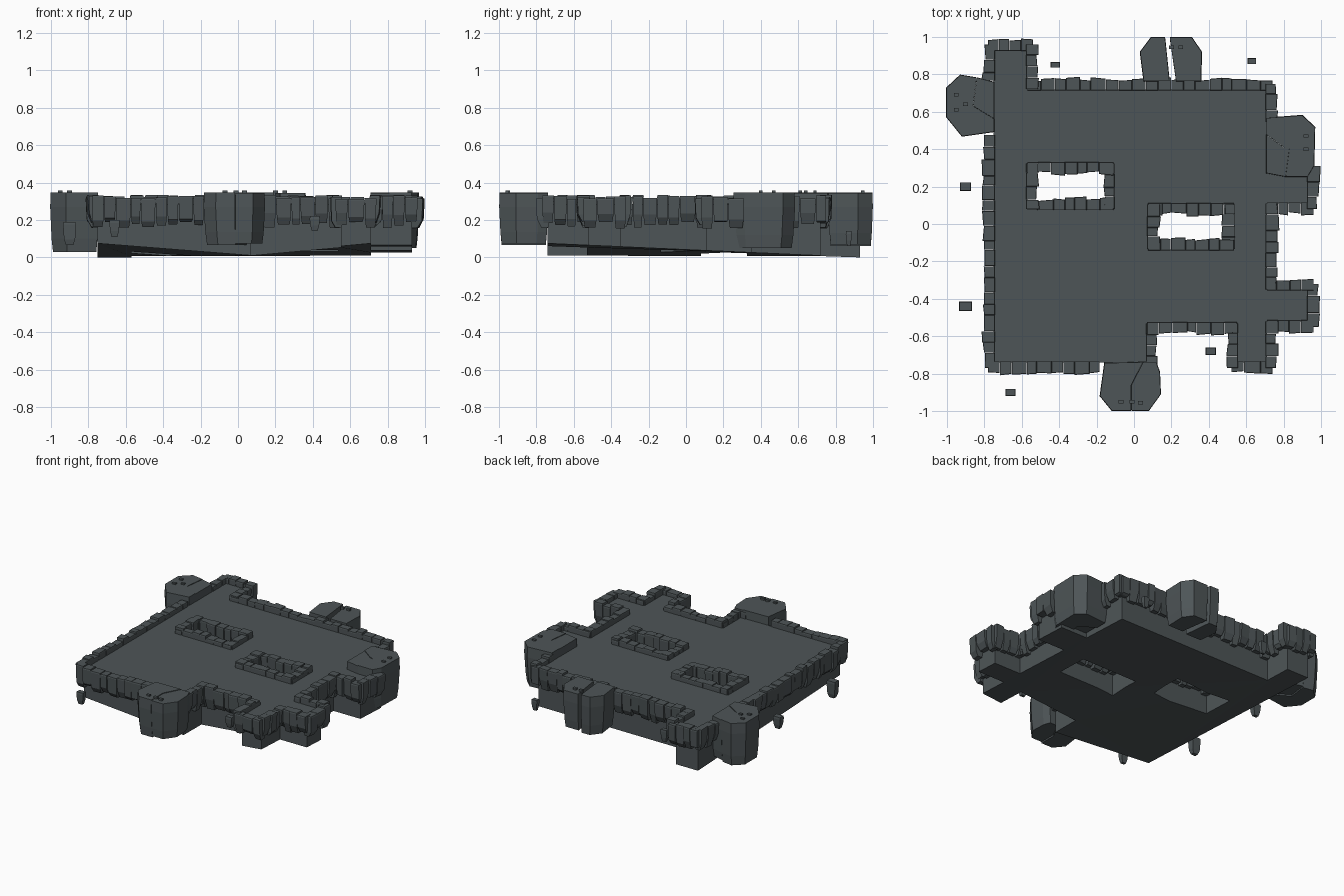
import bpy, bmesh, math, random
from mathutils import Vector

if "Cube" in bpy.data.objects:
    bpy.data.objects.remove(bpy.data.objects["Cube"])

random.seed(7)
R = random.uniform
TOP = 0.285

slate = bpy.data.materials.new("dark slate")
slate.diffuse_color = (0.076, 0.091, 0.096, 1)
slate.use_nodes = True
slate.node_tree.nodes["Principled BSDF"].inputs["Base Color"].default_value = slate.diffuse_color


def finish(bm, name):
    bmesh.ops.recalc_face_normals(bm, faces=bm.faces)
    me = bpy.data.meshes.new(name)
    bm.to_mesh(me)
    bm.free()
    me.materials.append(slate)
    ob = bpy.data.objects.new(name, me)
    bpy.context.collection.objects.link(ob)
    return ob


def loft(bm, rings):
    """Close a stack of equal-length point rings into a solid."""
    vs = [[bm.verts.new(p) for p in r] for r in rings]
    n = len(vs[0])
    for a, b in zip(vs, vs[1:]):
        for i in range(n):
            j = (i + 1) % n
            bm.faces.new((a[i], a[j], b[j], b[i]))
    ends = [bm.faces.new(vs[0][::-1]), bm.faces.new(vs[-1])]
    return ends


# --- platform slab with a gently uneven underside and two openings
outline = [(-.75, -.74), (.07, -.74), (.07, -.53), (.55, -.53), (.55, -.74), (.71, -.74),
           (.71, -.52), (.93, -.52), (.93, -.35), (.71, -.35), (.71, .11), (.93, .11),
           (.93, .35), (.71, .35), (.71, .72), (-.57, .72), (-.57, .93), (-.75, .93)]
holes = [(-.57, .08, -.11, .325), (.075, -.135, .535, .105)]


def under(x, y):
    return .075 * (.93 - y) / 1.67 * min(1, abs(x + .03) / .72)


bm = bmesh.new()
ends = loft(bm, [[(x, y, under(x, y)) for x, y in outline], [(x, y, TOP) for x, y in outline]])
bm.normal_update()
bmesh.ops.triangulate(bm, faces=ends, ngon_method='EAR_CLIP')
platform = finish(bm, "platform")

for x0, y0, x1, y1 in holes:
    bm = bmesh.new()
    rect = [(x0, y0), (x1, y0), (x1, y1), (x0, y1)]
    loft(bm, [[(x, y, z) for x, y in rect] for z in (-.3, .6)])
    cutter = finish(bm, "opening_cutter")
    cutter.hide_render = True
    cutter.hide_viewport = True
    mod = platform.modifiers.new("opening", 'BOOLEAN')
    mod.object = cutter
    mod.operation = 'DIFFERENCE'
    mod.solver = 'EXACT'


# --- rim stones: blocks hung on the outside of an edge
def stone(bm, c, u, v, w, d):
    top, mid, low = R(.312, .335), R(.19, .24), R(.155, .19)
    skew = R(-.004, .004)

    def ring(z, half, near, far):
        return [(*(c + u * a + v * b), z) for a, b in
                ((-half, near), (half, near), (half, far + skew), (-half, far - skew))]
    loft(bm, [ring(low, w * .38, -.004, d * .55), ring(mid, w * .46, -.006, d * .92),
              ring(top - .008, w * .49, -.006, d), ring(top, w * .47, -.004, d * .96)])


# edge stretches hidden behind the big boulders
hidden = [(-.9, .50, -.7, .77), (.70, .27, 1, .56), (-.16, -.85, .06, -.72)]


def rim(name, pts):
    bm = bmesh.new()
    n = len(pts)
    P = [Vector(p) for p in pts]

    def convex(i):
        a, b = P[i] - P[i - 1], P[(i + 1) % n] - P[i]
        return a.x * b.y - a.y * b.x > 0
    for i in range(n):
        a, b = P[i], P[(i + 1) % n]
        u = (b - a).normalized()
        v = Vector((u.y, -u.x))
        s = -.03 if convex(i) else .0
        e = (b - a).length + (.03 if convex((i + 1) % n) else 0)
        count = max(1, round((e - s) / .068))
        cuts = [s + (e - s) * (k + (R(-.2, .2) if 0 < k < count else 0)) / count
                for k in range(count + 1)]
        for t0, t1 in zip(cuts, cuts[1:]):
            c = a + u * (t0 + t1) / 2
            if any(x0 < c.x < x1 and y0 < c.y < y1 for x0, y0, x1, y1 in hidden):
                continue
            stone(bm, c, u, v, t1 - t0, R(.046, .066))
    finish(bm, name)


rim("outer_rim_stones", outline)
for k, (x0, y0, x1, y1) in enumerate(holes):
    rim(f"opening_rim_stones_{k + 1}", [(x0, y0), (x0, y1), (x1, y1), (x1, y0)])


# --- big boulders, each split in two pieces by a crack
def boulder(name, low, pieces, knobs):
    bm = bmesh.new()
    allp = [Vector(p) for pc in pieces for p in pc]
    mid = sum(allp, Vector((0, 0))) / len(allp)
    for k, pc in enumerate(pieces):
        pts = [Vector(p) for p in pc]
        own = sum(pts, Vector((0, 0))) / len(pts)

        def ring(z, s):
            return [(*(mid + (own + (p - own) * .99 - mid) * s), z) for p in pts]
        loft(bm, [ring(low + .01 * k, .90), ring(low + .07, .95),
                  ring(.27, 1), ring(.347 - .004 * k, .985)])
    # small pebbles on the top
    for x, y in knobs:
        sq = [(-.013, -.009), (.013, -.009), (.013, .009), (-.013, .009)]
        loft(bm, [[(x + a, y + b, z) for a, b in sq] for z in (.33, .357)])
    return finish(bm, name)


boulder("left_boulder", .03,
        [[(-.93, .80), (-1.005, .73), (-1.005, .57), (-.92, .465), (-.745, .49), (-.745, .56), (-.86, .63), (-.84, .785)],
         [(-.84, .785), (-.86, .63), (-.745, .56), (-.745, .76)]],
        [(-.95, .69), (-.95, .61), (-.9, .64)])
boulder("back_boulder", .06,
        [[(.03, .92), (.05, .76), (.19, .76), (.165, 1.0), (.09, 1.0)],
         [(.19, 1.0), (.225, .76), (.36, .76), (.365, .92), (.31, 1.0)]],
        [(.20, .945), (.25, .945)])
boulder("right_boulder", .05,
        [[(.705, .57), (.705, .48), (.80, .41), (.83, .40), (.81, .25), (.93, .25), (.965, .31), (.97, .52), (.9, .585)],
         [(.705, .48), (.705, .27), (.81, .25), (.83, .40), (.80, .41)]],
        [(.92, .47), (.92, .40)])
boulder("front_boulder", .065,
        [[(-.16, -.74), (-.185, -.92), (-.12, -1.0), (-.015, -1.0), (-.015, -.86), (.05, -.735)],
         [(.05, -.735), (-.015, -.86), (-.015, -1.0), (.08, -1.0), (.145, -.91), (.14, -.79), (.12, -.735)]],
        [(-.07, -.95), (-.01, -.95), (.035, -.955)])

# --- loose stones floating around the slab
bm = bmesh.new()
for x, y, w, d, z0, z1 in [(-.42, .85, .05, .03, .10, .19), (.63, .87, .045, .032, .06, .14),
                           (-.9, .2, .06, .045, .08, .17), (-.9, -.44, .07, .05, .065, .19),
                           (-.66, -.9, .055, .038, .11, .20), (.41, -.68, .055, .04, .14, .22)]:
    loft(bm, [[(x + sx * w / 2 * s, y + sy * d / 2 * s, z) for sx, sy in
               ((-1, -1), (1, -1), (1, 1), (-1, 1))]
              for z, s in ((z0, .55), (z0 + .03, .85), (z1 - .015, 1), (z1, .92))])
finish(bm, "loose_stones")
